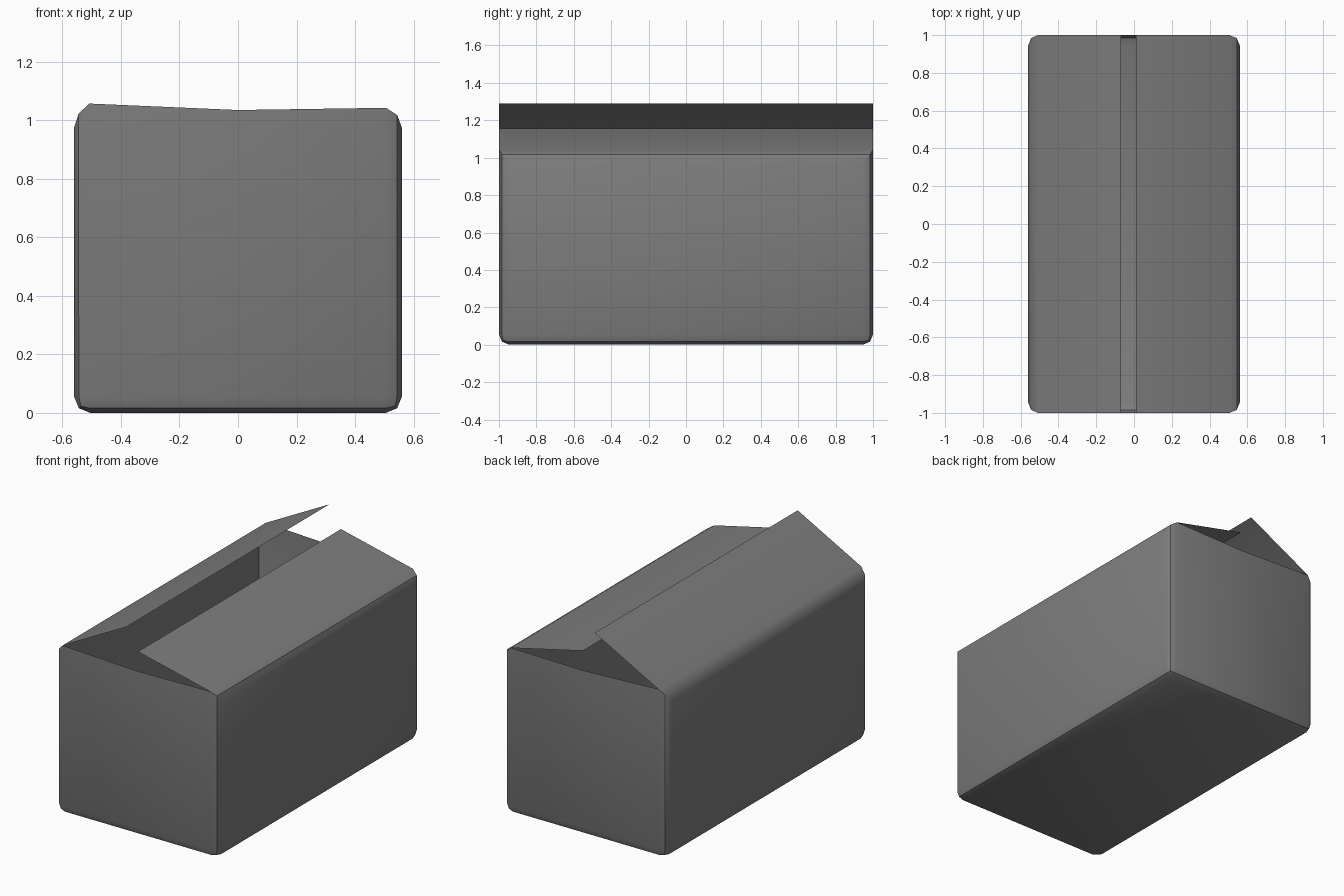
import bpy
import bmesh

cube = bpy.data.objects.get("Cube")
if cube:
    bpy.data.objects.remove(cube, do_unlink=True)

# Single grey cardboard colour
grey = bpy.data.materials.new("carton_grey")
grey.use_nodes = True
colour = (0.21, 0.21, 0.21, 1)
grey.diffuse_color = colour
grey.node_tree.nodes["Principled BSDF"].inputs["Base Color"].default_value = colour

HALF_W, HALF_L, HINGE_Z = 0.56, 1.0, 1.03

# Cross-section of the carton: flap tip, hinge, floor, floor, hinge, flap tip
profile = [(-0.07, 1.29), (-HALF_W, HINGE_Z), (-HALF_W, 0),
           (HALF_W, 0), (HALF_W, HINGE_Z), (0.01, 1.157)]

bm = bmesh.new()
front, back = ([bm.verts.new((x, y, z)) for x, z in profile]
               for y in (-HALF_L, HALF_L))

# Flaps, sides and floor as one folded sheet
for i in range(len(profile) - 1):
    bm.faces.new((front[i], front[i + 1], back[i + 1], back[i]))

# End walls, each with a middle point on its open top edge
for ring, y in ((front, -HALF_L), (back, HALF_L)):
    middle = bm.verts.new((0, y, HINGE_Z + 0.005))
    bm.faces.new(ring[1:5] + [middle])

bmesh.ops.recalc_face_normals(bm, faces=bm.faces)
if next(f for f in bm.faces if abs(f.normal.z) > 0.99).normal.z > 0:
    bmesh.ops.reverse_faces(bm, faces=bm.faces)

# Soften every fold, leaving the open rims alone
folds = [e for e in bm.edges if len(e.link_faces) == 2]
bmesh.ops.bevel(bm, geom=folds, offset=0.055, offset_type='OFFSET',
                segments=2, profile=0.5, affect='EDGES', clamp_overlap=True)

mesh = bpy.data.meshes.new("open_carton")
bm.to_mesh(mesh)
bm.free()
mesh.materials.append(grey)
carton = bpy.data.objects.new("open_carton", mesh)
bpy.context.collection.objects.link(carton)

bpy.ops.object.select_all(action='DESELECT')
carton.select_set(True)
bpy.context.view_layer.objects.active = carton
bpy.ops.object.shade_smooth_by_angle(angle=0.52)
